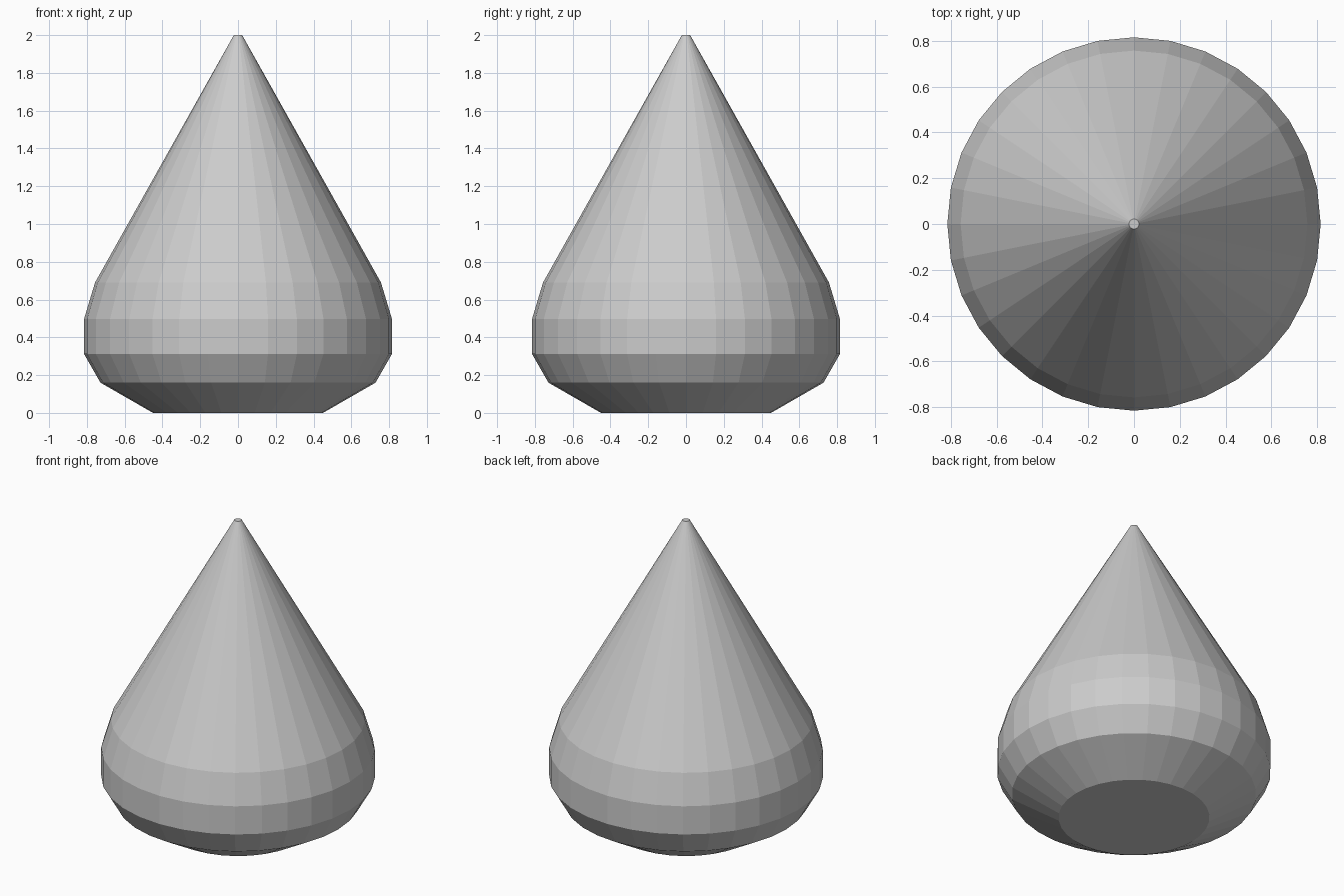
import bpy, bmesh
from math import cos, sin, tau

if "Cube" in bpy.data.objects:
    bpy.data.objects.remove(bpy.data.objects["Cube"])

SIDES = 32
# Profile from base to tip: (radius, height)
PROFILE = [(0.45, 0.0), (0.728, 0.16), (0.815, 0.312),
           (0.815, 0.497), (0.757, 0.69), (0.022, 2.0)]


def lathe(name, profile, sides):
    bm = bmesh.new()
    rings = [[bm.verts.new((r * cos(tau * i / sides), r * sin(tau * i / sides), z))
              for i in range(sides)] for r, z in profile]
    for low, high in zip(rings, rings[1:]):
        for i in range(sides):
            j = (i + 1) % sides
            bm.faces.new((low[i], low[j], high[j], high[i]))
    # Flat base and tiny flat tip
    bm.faces.new(rings[0][::-1])
    bm.faces.new(rings[-1])
    mesh = bpy.data.meshes.new(name)
    bm.to_mesh(mesh)
    bm.free()
    obj = bpy.data.objects.new(name, mesh)
    bpy.context.collection.objects.link(obj)
    return obj


# Faceted teardrop body
lathe("teardrop_body", PROFILE, SIDES)
